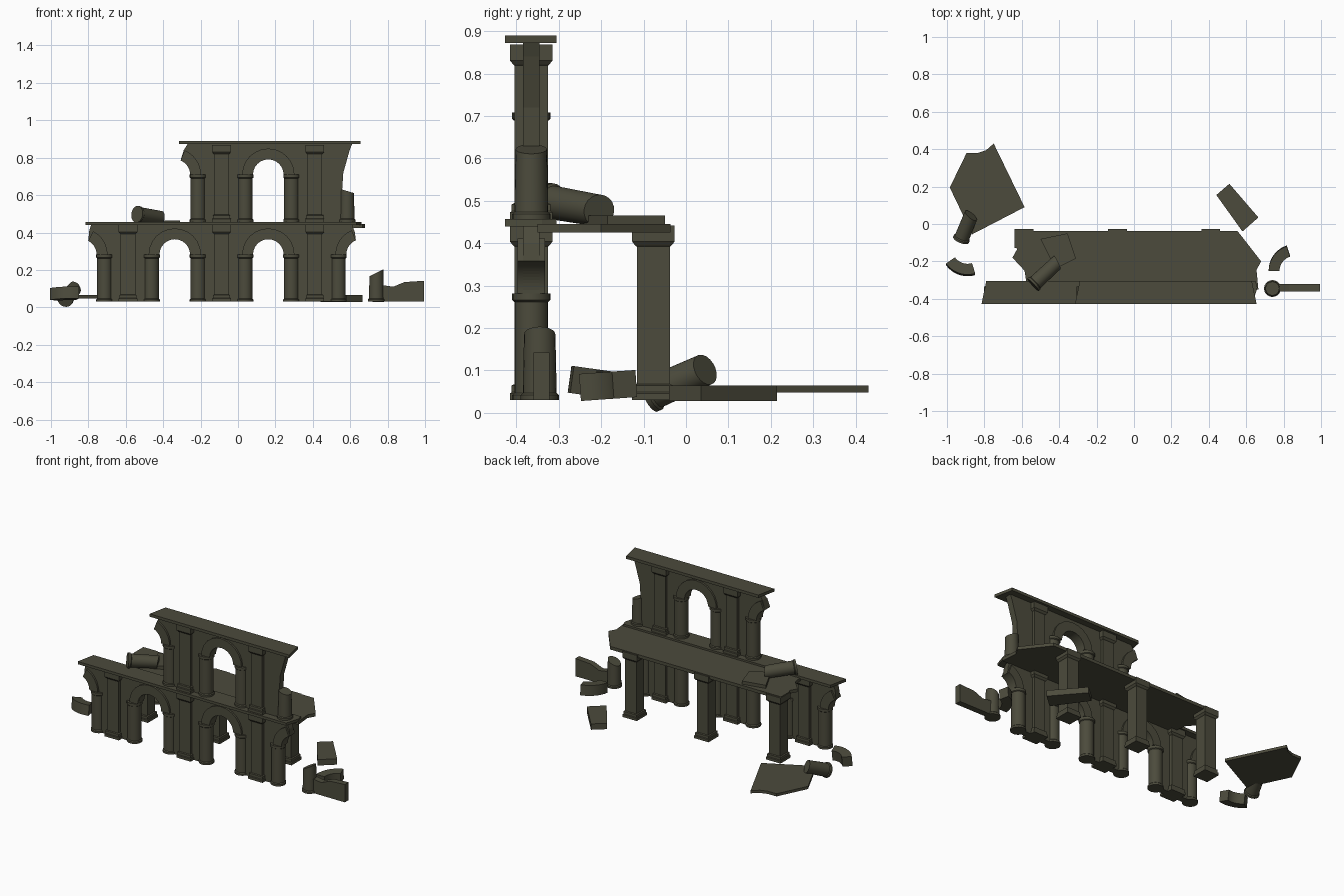
import bpy, bmesh
from math import cos, sin, pi, radians, sqrt
from mathutils import Vector, Matrix

cube = bpy.data.objects.get("Cube")
if cube:
    bpy.data.objects.remove(cube, do_unlink=True)

stone = bpy.data.materials.new("weathered_stone")
stone.use_nodes = True
COLOUR = (0.072, 0.07, 0.045, 1)
stone.diffuse_color = COLOUR
bsdf = stone.node_tree.nodes["Principled BSDF"]
bsdf.inputs["Base Color"].default_value = COLOUR
bsdf.inputs["Roughness"].default_value = 0.9

WALL_Y = -0.365
PIERS = (-0.588, -0.088, 0.411)
COL, OPEN, RING = 0.125, 0.082, 0.14   # column offset, arch inner and outer radius
SPRING = 0.252                         # arch spring above the storey floor
LOWER, UPPER = 0.03, 0.457
HEIGHT = 0.412


def finish(name, bm, smooth=False):
    bmesh.ops.recalc_face_normals(bm, faces=bm.faces)
    mesh = bpy.data.meshes.new(name)
    bm.to_mesh(mesh)
    bm.free()
    mesh.materials.append(stone)
    ob = bpy.data.objects.new(name, mesh)
    bpy.context.collection.objects.link(ob)
    if smooth:
        bpy.ops.object.select_all(action='DESELECT')
        ob.select_set(True)
        bpy.context.view_layer.objects.active = ob
        bpy.ops.object.shade_smooth_by_angle(angle=radians(35))
    return ob


def prism(name, points, low, high, upright=False, smooth=False):
    """Extrude an outline: flat ones along z, upright (x, z) ones along y."""
    bm = bmesh.new()
    place = (lambda a, b, d: (a, d, b)) if upright else (lambda a, b, d: (a, b, d))
    face = bm.faces.new([bm.verts.new(place(a, b, low)) for a, b in points])
    new = bmesh.ops.extrude_face_region(bm, geom=[face])["geom"]
    shift = Vector(place(0, 0, high - low))
    bmesh.ops.translate(bm, vec=shift, verts=[v for v in new if isinstance(v, bmesh.types.BMVert)])
    return finish(name, bm, smooth)


def lathe(name, profile, sides=20, slope=0):
    """Turn a (radius, z) profile; slope tilts the top as a break."""
    bm = bmesh.new()
    square = sides == 4
    grow = sqrt(2) if square else 1
    rings = []
    for r, z in profile:
        ring = []
        for i in range(sides):
            a = 2 * pi * i / sides + (pi / 4 if square else 0)
            x, y = r * grow * cos(a), r * grow * sin(a)
            lift = slope * x if (r, z) == profile[-1] else 0
            ring.append(bm.verts.new((x, y, z + lift)))
        rings.append(ring)
    for lo, hi in zip(rings, rings[1:]):
        for i in range(sides):
            j = (i + 1) % sides
            bm.faces.new((lo[i], lo[j], hi[j], hi[i]))
    bm.faces.new(rings[0][::-1])
    bm.faces.new(rings[-1])
    return finish(name, bm, not square)


def arc(cx, cz, r, start, end, steps=12):
    angles = [radians(start + (end - start) * i / steps) for i in range(steps + 1)]
    return [(cx + r * cos(a), cz + r * sin(a)) for a in angles]


def sector(cx, cz, start, end):
    return arc(cx, cz, OPEN, start, end) + arc(cx, cz, RING, end, start)


def pier(name, x, y, z):
    h = HEIGHT
    profile = [(.05, 0), (.05, .016), (.046, .019), (.046, .035), (.039, .038), (.039, h - .05),
               (.043, h - .047), (.05, h - .038), (.05, h)]
    lathe(name, profile, 4).location = (x, y, z)


BASE = [(.045, 0), (.045, .012), (.04, .017)]


def column(name, x, z):
    profile = BASE + [(.04, SPRING - .02), (.045, SPRING - .016), (.045, SPRING)]
    lathe(name, profile).location = (x, WALL_Y, z)


def stub(name, x, y, z, height, slope):
    lathe(name, BASE + [(.037, height)], slope=slope).location = (x, y, z)


def fallen_column(name, start, end):
    start, end = Vector(start), Vector(end)
    ob = lathe(name, BASE + [(.038, (end - start).length)], slope=0.3)
    ob.matrix_world = Matrix.Translation(start) @ (end - start).to_track_quat('Z', 'Y').to_matrix().to_4x4()


def wall(name, left, right, z, arches):
    """Thin wall with arched openings; left and right are the end outlines."""
    points = list(left)
    for cx in arches:
        points += [(cx - COL, z), (cx - COL, z + SPRING)]
        points += arc(cx, z + SPRING, OPEN, 180, 0, 20)
        points += [(cx + COL, z + SPRING), (cx + COL, z)]
        prism("arch_ring", sector(cx, z + SPRING, 180, 0), WALL_Y - .032, WALL_Y + .032, True, True)
    prism(name, points + list(right), WALL_Y - .02, WALL_Y + .02, True)


def broken_arch(cx, z, start, end):
    prism("broken_arch_ring", sector(cx, z + SPRING, start, end), WALL_Y - .032, WALL_Y + .032, True, True)


def half_edge(cx, z, side, stop):
    """Wall end following the remaining part of a broken arch, from the ground up."""
    first = 0 if side < 0 else 180
    x = cx - side * COL
    return [(x, z), (x, z + SPRING)] + arc(cx, z + SPRING, OPEN, first, stop)


# Lower storey
LEFT, MID_L, MID_R, RIGHT = (PIERS[0] - .25, PIERS[0] + .25, PIERS[1] + .25, PIERS[2] + .25)
top = LOWER + HEIGHT
left_end = [(-.785, top), (-.795, .41)] + half_edge(LEFT, LOWER, -1, 63)[::-1]
right_end = half_edge(RIGHT, LOWER, 1, 112) + [(.625, .4), (.61, top)]
wall("lower_wall", left_end, right_end, LOWER, (MID_L, MID_R))
broken_arch(LEFT, LOWER, 0, 63)
broken_arch(RIGHT, LOWER, 180, 112)
for p in PIERS:
    pier("front_pier", p, WALL_Y, LOWER)
    pier("back_pier", p, -.077, LOWER)
    for s in (-1, 1):
        column("lower_column", p + s * COL, LOWER)

# Upper storey
top = UPPER + HEIGHT + .004
left_end = [(-.27, top), (-.29, .84)] + half_edge(MID_L, UPPER, -1, 68)[::-1]
right_end = [(.565, UPPER), (.555, .6), (.563, .72), (.58, .78), (.597, .84), (.61, top)]
wall("upper_wall", left_end, right_end, UPPER, (MID_R,))
broken_arch(MID_L, UPPER, 0, 68)
for p in PIERS[1:]:
    pier("upper_pier", p, WALL_Y, UPPER)
for x in (MID_L + COL, MID_R - COL, MID_R + COL):
    column("upper_column", x, UPPER)
stub("upper_column_stub", .583, WALL_Y, UPPER, .165, -.3)

# Cornices and floor
prism("lower_cornice", [(-.815, -.427), (.633, -.427), (.66, -.34), (.65, -.305), (-.79, -.305)], .44, .457)
prism("upper_cornice", [(-.315, -.427), (.655, -.427), (.63, -.305), (-.29, -.305)], .872, .89)
prism("floor_slab", [(-.635, -.037), (.553, -.037), (.68, -.2), (.655, -.245), (.665, -.35), (-.57, -.35),
                     (-.585, -.25), (-.65, -.18), (-.625, -.135), (-.635, -.12)], .425, .445)

# Rubble on the floor
prism("broken_floor_tile", [(-.5, -.08), (-.355, -.05), (-.31, -.185), (-.42, -.24)], .445, .465)
fallen_column("fallen_column_on_floor", (-.54, -.325, .498), (-.41, -.205, .477))

# Rubble on the ground
prism("fallen_floor_slab", [(-.895, .38), (-.835, .38), (-.79, .395), (-.75, .43), (-.585, .09),
                            (-.865, -.055), (-.985, .195)], .048, .065)
fallen_column("fallen_column_on_ground", (-.925, -.085, .044), (-.872, .045, .102))
prism("fallen_block", [(.51, .215), (.665, .035), (.58, -.04), (.44, .155)], .028, .065)
stub("ground_column_stub", .74, -.345, LOWER, .155, .5)
prism("fallen_wall_piece", [(.765, .03), (.995, .03), (.995, .142), (.89, .135), (.83, .11), (.765, .12)],
      -.36, -.322, True)


def fallen_arch(name, x, y, start, end, tilt):
    ob = prism(name, sector(0, 0, start, end), -.032, .032, smooth=True)
    ob.location = (x, y, .06)
    ob.rotation_euler.x = radians(tilt)


fallen_arch("fallen_arch_right", .86, -.25, 180, 108, 4)
fallen_arch("fallen_arch_left", -.89, -.136, 215, 287, -8)
